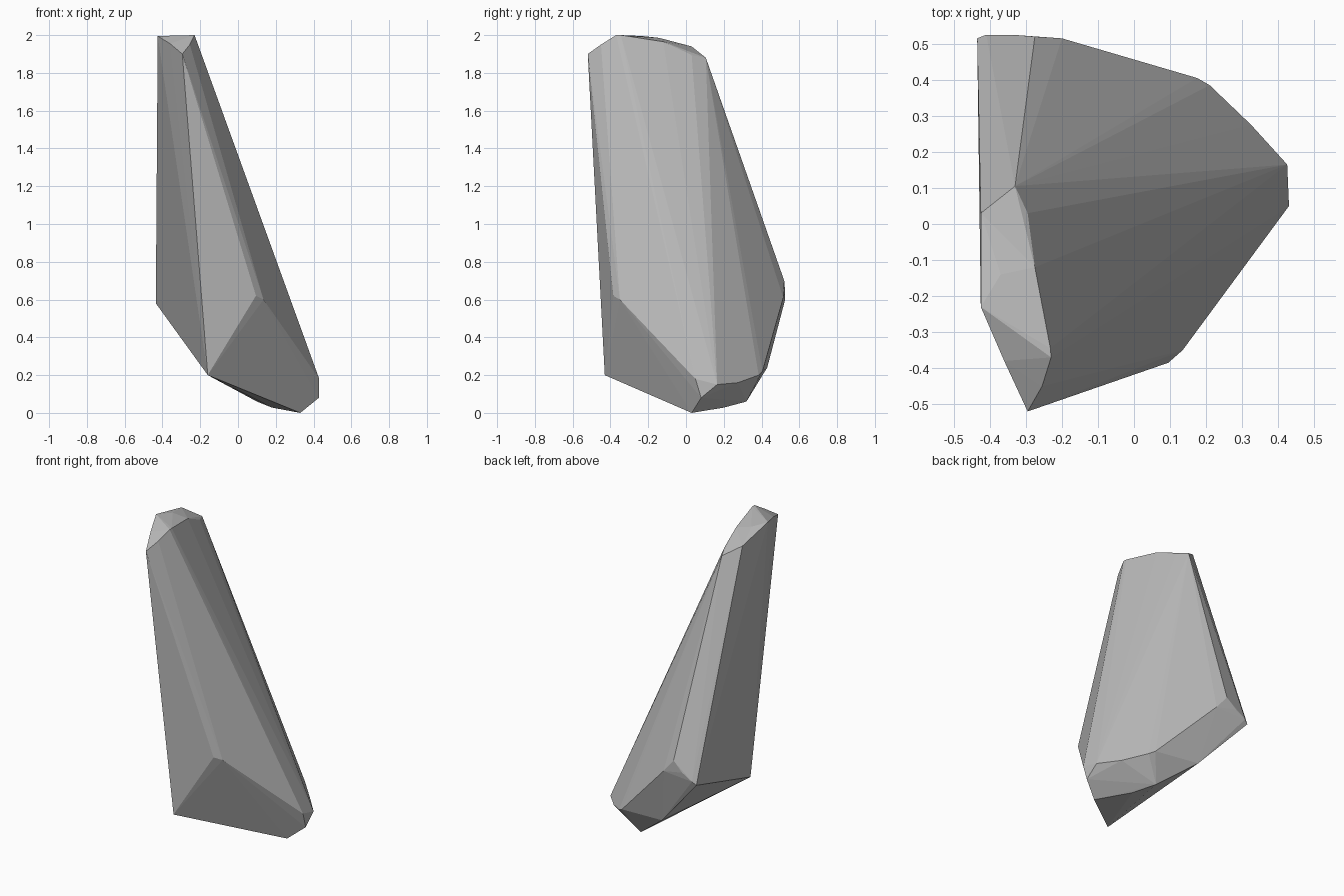
import bpy
import bmesh

# Corners of the faceted stone shard, grouped from top to bottom
crown = [
    (-0.295, -0.52, 1.90), (-0.255, -0.45, 1.95), (-0.23, -0.37, 2.0),
    (-0.232, -0.345, 2.0), (-0.275, -0.12, 1.965), (-0.295, 0.03, 1.895),
    (-0.33, 0.105, 1.88), (-0.425, 0.03, 1.94), (-0.425, -0.23, 1.995),
    (-0.36, -0.38, 1.955), (-0.37, -0.14, 1.985),
]
shoulder = [
    (0.095, -0.385, 0.62), (0.135, -0.35, 0.60),
    (-0.435, 0.515, 0.58), (-0.41, 0.525, 0.60), (-0.34, 0.525, 0.64),
    (-0.275, 0.52, 0.70), (-0.20, 0.515, 0.61),
]
foot = [
    (-0.16, -0.43, 0.20), (0.43, 0.05, 0.18), (0.428, 0.08, 0.08),
    (0.425, 0.165, 0.15), (0.325, 0.275, 0.16), (0.21, 0.385, 0.20),
    (0.175, 0.405, 0.22), (-0.13, 0.43, 0.24),
    (0.33, 0.03, 0.0), (0.18, 0.20, 0.028), (0.10, 0.32, 0.06),
]

# Wrap the corners in a closed convex skin
bm = bmesh.new()
for p in crown + shoulder + foot:
    bm.verts.new(p)
res = bmesh.ops.convex_hull(bm, input=bm.verts[:])
loose = [v for v in bm.verts if not v.link_faces]
bmesh.ops.delete(bm, geom=loose, context='VERTS')
bmesh.ops.recalc_face_normals(bm, faces=bm.faces[:])

mesh = bpy.data.meshes.new("stone_shard")
bm.to_mesh(mesh)
bm.free()

# Single stone colour
stone = bpy.data.materials.new("stone_grey")
stone.diffuse_color = (0.5, 0.5, 0.5, 1.0)
mesh.materials.append(stone)

shard = bpy.data.objects.new("stone_shard", mesh)
bpy.context.collection.objects.link(shard)
